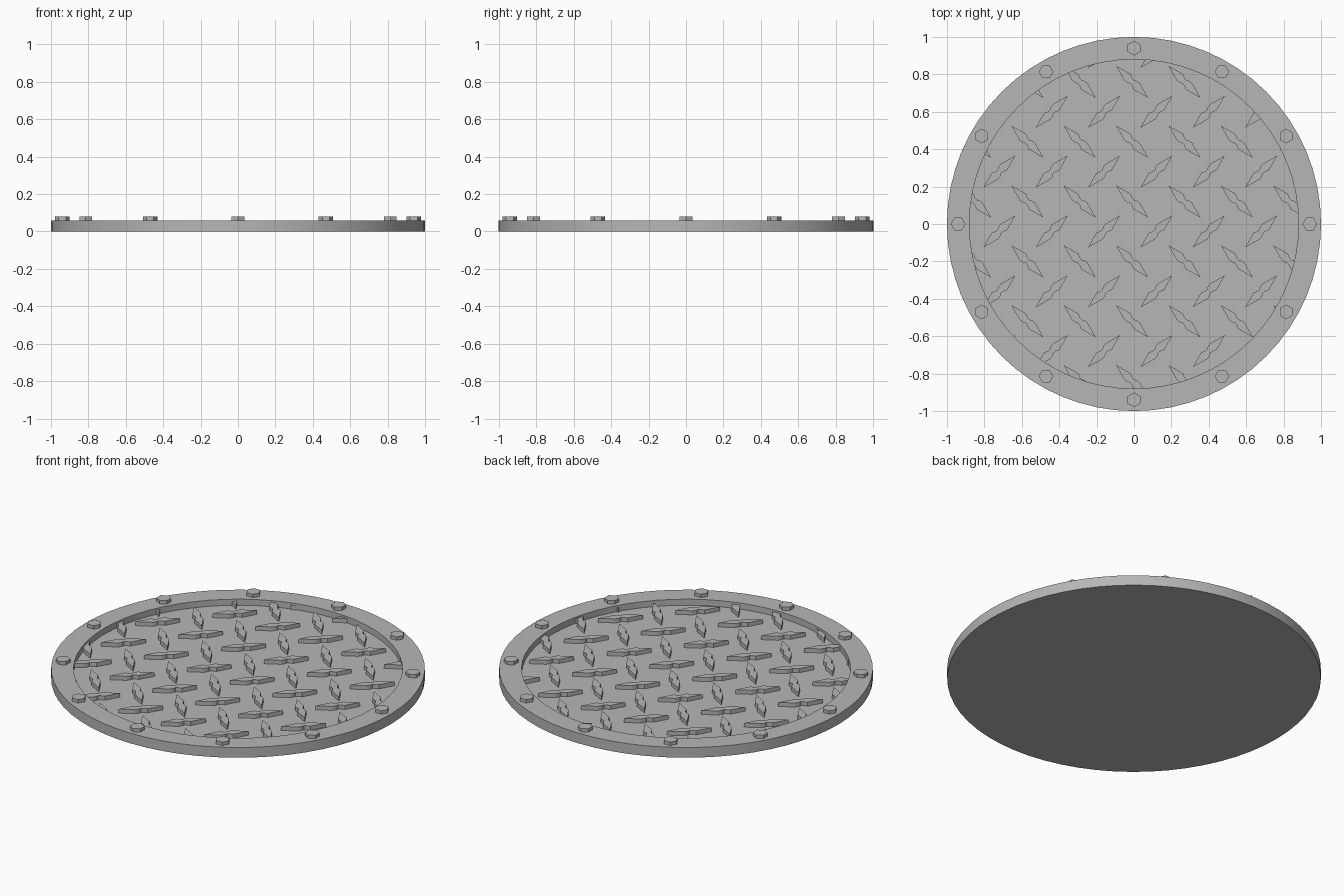
import bpy, bmesh, math
from mathutils import Matrix, Vector

if "Cube" in bpy.data.objects:
    bpy.data.objects.remove(bpy.data.objects["Cube"])

SEGMENTS = 64
RIM_INNER = 0.88
RIM_TOP, FLOOR, TREAD_TOP, BOLT_TOP = 0.06, 0.024, 0.048, 0.08

steel = bpy.data.materials.new("grey steel")
steel.use_nodes = True
grey = (0.47, 0.47, 0.47, 1)
steel.diffuse_color = grey
steel.node_tree.nodes["Principled BSDF"].inputs["Base Color"].default_value = grey


def make_object(name, bm):
    bmesh.ops.recalc_face_normals(bm, faces=bm.faces)
    mesh = bpy.data.meshes.new(name)
    bm.to_mesh(mesh)
    bm.free()
    mesh.materials.append(steel)
    obj = bpy.data.objects.new(name, mesh)
    bpy.context.collection.objects.link(obj)
    return obj


def add_prism(bm, outline, matrix, bottom, top):
    """Extrude a flat outline upward from bottom to top."""
    face = bm.faces.new([bm.verts.new(matrix @ Vector((x, y, bottom))) for x, y in outline])
    extruded = bmesh.ops.extrude_face_region(bm, geom=[face])["geom"]
    verts = [g for g in extruded if isinstance(g, bmesh.types.BMVert)]
    bmesh.ops.translate(bm, verts=verts, vec=(0, 0, top - bottom))


def polygon(radius, sides):
    return [(radius * math.cos(math.tau * i / sides), radius * math.sin(math.tau * i / sides))
            for i in range(sides)]


# Round plate with a raised rim, turned from one profile
bm = bmesh.new()
profile = [(0, 0), (1, 0), (1, RIM_TOP), (RIM_INNER, RIM_TOP), (RIM_INNER, FLOOR), (0, FLOOR)]
points = [bm.verts.new((r, 0, z)) for r, z in profile]
edges = [bm.edges.new(pair) for pair in zip(points, points[1:])]
bmesh.ops.spin(bm, geom=points + edges, cent=(0, 0, 0), axis=(0, 0, 1),
               angle=math.tau, steps=SEGMENTS, use_duplicate=False)
bmesh.ops.remove_doubles(bm, verts=bm.verts, dist=0.0005)
plate = make_object("cover_plate", bm)
bpy.context.view_layer.objects.active = plate
plate.select_set(True)
bpy.ops.object.shade_smooth_by_angle(angle=math.radians(30))
plate.select_set(False)

# Raised treads: pointed bars with a waist, leaning alternately by row
half = [(0.121, 0), (0.034, 0.024), (0.014, 0.021), (0, 0.013),
        (-0.014, 0.015), (-0.034, 0.024)]
outline = half + [(-x, -y) for x, y in half]
bm = bmesh.new()
for row in range(-6, 7):
    leaning_left = row % 2 == 0
    y = 0.12 + 0.16 * row
    for column in range(-4, 5):
        x = 0.28 * column + (-0.01 if leaning_left else 0.12)
        if math.hypot(x, y) > 1.0:
            continue
        turn = Matrix.Rotation(math.radians(-45 if leaning_left else 45), 4, "Z")
        add_prism(bm, outline, Matrix.Translation((x, y, 0)) @ turn, FLOOR - 0.004, TREAD_TOP)
treads = make_object("treads", bm)

# Trim the treads to the recessed floor
bm = bmesh.new()
add_prism(bm, polygon(RIM_INNER, SEGMENTS), Matrix.Identity(4), -0.1, 0.2)
cutter = make_object("tread_trimmer", bm)
cutter.hide_render = True
cutter.hide_viewport = True
cutter.display_type = "WIRE"
trim = treads.modifiers.new("trim", "BOOLEAN")
trim.operation = "INTERSECT"
trim.solver = "EXACT"
trim.object = cutter

# Hexagonal bolt heads around the rim
bm = bmesh.new()
for i in range(12):
    turn = Matrix.Rotation(math.tau * i / 12, 4, "Z")
    add_prism(bm, polygon(0.039, 6), turn @ Matrix.Translation((0.94, 0, 0)),
              RIM_TOP - 0.004, BOLT_TOP)
make_object("rim_bolts", bm)
